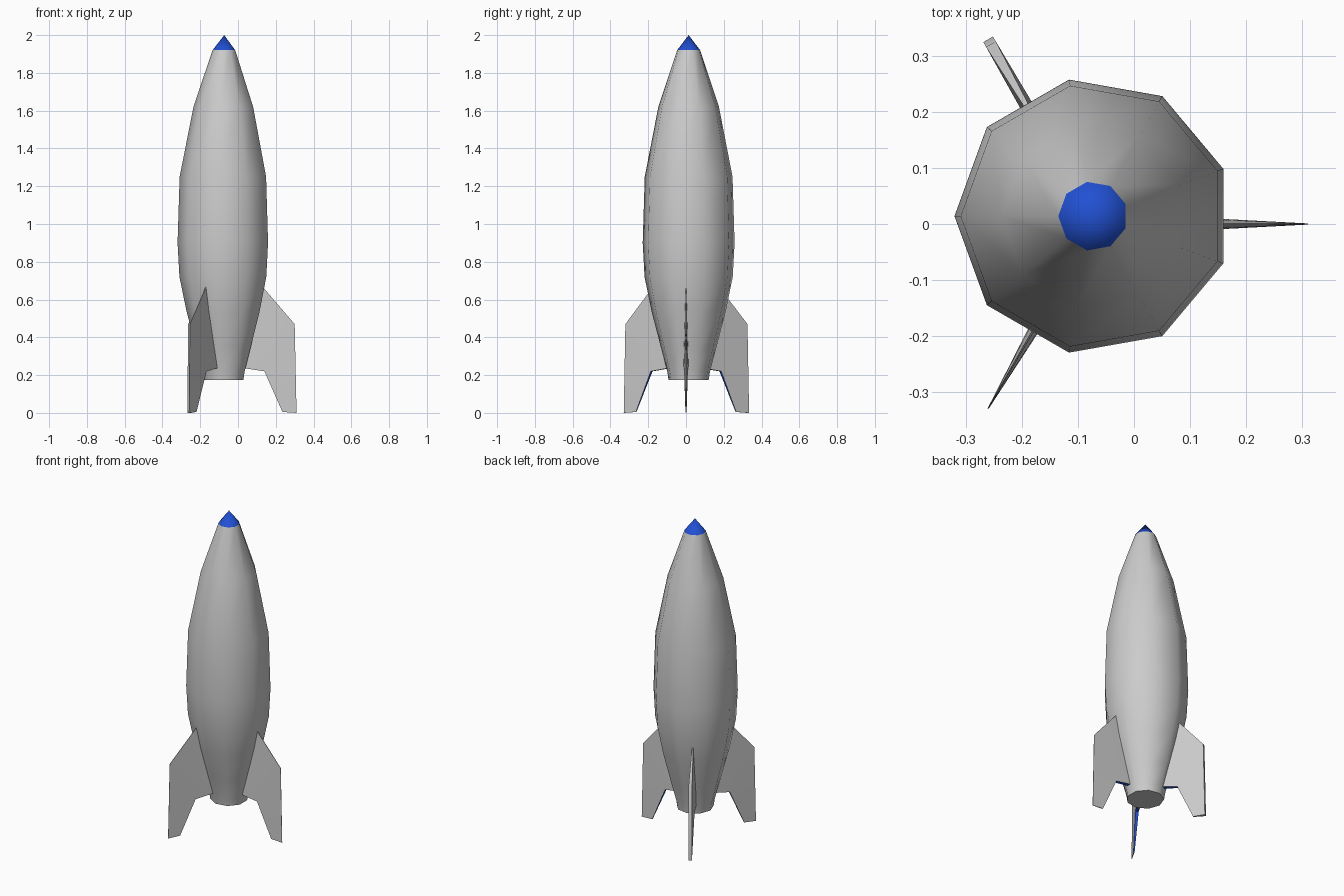
import bpy, bmesh, math
from mathutils import Vector

if "Cube" in bpy.data.objects:
    bpy.data.objects.remove(bpy.data.objects["Cube"])


def material(name, colour):
    m = bpy.data.materials.new(name)
    m.use_nodes = True
    m.diffuse_color = colour
    m.node_tree.nodes["Principled BSDF"].inputs["Base Color"].default_value = colour
    return m


GREY = material("hull grey", (0.6, 0.6, 0.6, 1))
BLUE = material("trim blue", (0.015, 0.08, 0.65, 1))
SIDES = 9


def finish(name, bm, mats, angle):
    bmesh.ops.recalc_face_normals(bm, faces=bm.faces)
    mesh = bpy.data.meshes.new(name)
    bm.to_mesh(mesh)
    bm.free()
    for m in mats:
        mesh.materials.append(m)
    ob = bpy.data.objects.new(name, mesh)
    bpy.context.collection.objects.link(ob)
    bpy.ops.object.select_all(action="DESELECT")
    ob.select_set(True)
    bpy.context.view_layer.objects.active = ob
    bpy.ops.object.shade_smooth_by_angle(angle=math.radians(angle))
    return ob


def lathe(name, profile, mat, angle):
    """Nine-sided solid from (radius, height) pairs; zero radius is a point."""
    bm = bmesh.new()
    rings = []
    for r, z in profile:
        count = SIDES if r else 1
        rings.append([bm.verts.new((-0.073 + r * math.cos(a), 0.014 + r * math.sin(a), z))
                      for a in (math.radians(20 + 40 * i) for i in range(count))])
    for low, high in zip(rings, rings[1:]):
        for i in range(SIDES):
            j = (i + 1) % SIDES
            if len(high) == 1:
                bm.faces.new((low[i], low[j], high[0]))
            else:
                bm.faces.new((low[i], low[j], high[j], high[i]))
    for ring in (rings[0], rings[-1]):
        if len(ring) > 1:
            bm.faces.new(ring)
    return finish(name, bm, [mat], angle)


# Hull with a short nozzle at its foot, and the nose cap
lathe("hull", [(0.108, 0.175), (0.115, 0.22), (0.15, 0.35), (0.2, 0.54), (0.237, 0.72),
               (0.247, 0.9), (0.236, 1.25), (0.163, 1.62), (0.062, 1.92)], GREY, 50)
lathe("nose_cap", [(0.062, 1.92), (0, 2.0)], BLUE, 60)


def fin(name, degrees, edge):
    """Tapered fin; outline points are radius, height, half thickness."""
    outline = [(0.08, 0.24, 0.014), (0.21, 0.22, 0.01), (0.305, 0.005, 0.003),
               (0.38, 0.0, edge), (0.37, 0.47, edge), (0.19, 0.68, 0.002)]
    a = math.radians(degrees)
    out = Vector((math.cos(a), math.sin(a), 0))
    side = Vector((-out.y, out.x, 0))
    centre = Vector((-0.07, 0, 0))
    bm = bmesh.new()
    left, right = [[bm.verts.new(centre + out * r + side * t * s + Vector((0, 0, z)))
                    for r, z, t in outline] for s in (1, -1)]
    # Broad sides, split along the bend from the shoulder to the leg
    for v in (left, right):
        bm.faces.new((v[0], v[1], v[4], v[5]))
        bm.faces.new((v[1], v[2], v[3], v[4]))
    # Rim, with the underside and inner leg painted blue
    for i in range(len(outline)):
        j = (i + 1) % len(outline)
        f = bm.faces.new((left[i], left[j], right[j], right[i]))
        f.material_index = 1 if i < 2 else 0
    return finish(name, bm, [GREY, BLUE], 40)


fin("left_fin", 0, 0.001)
fin("back_fin", 120, 0.01)
fin("front_fin", 240, 0.001)
